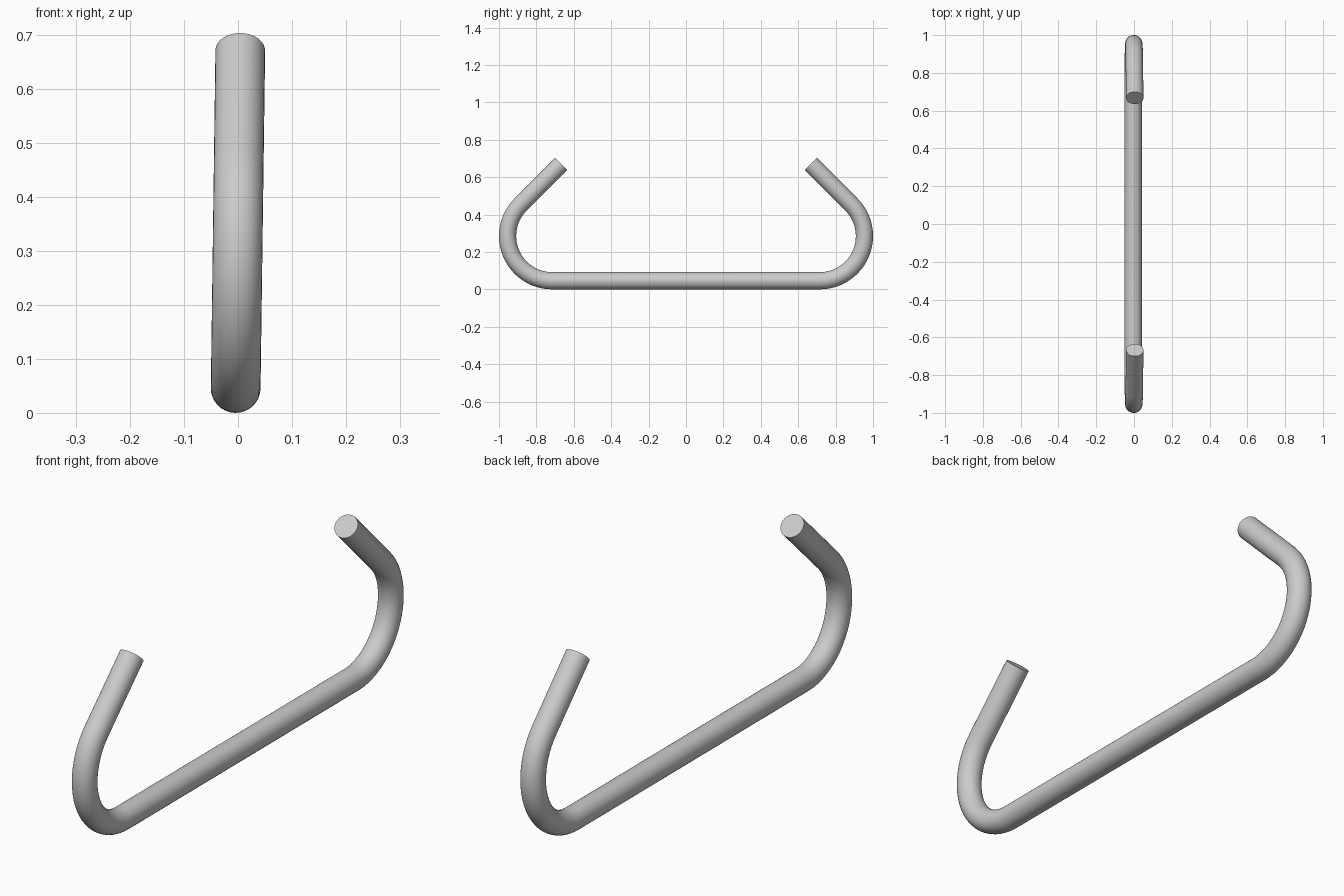
import bpy
from math import sin, cos, radians, sqrt

cube = bpy.data.objects.get("Cube")
if cube:
    bpy.data.objects.remove(cube, do_unlink=True)

ROD = 0.046          # rod radius
BEND = 0.239         # centreline bend radius
BEND_Y = 0.715       # bend centre
BEND_Z = ROD + BEND
TIP = 0.306          # length of each straight hooked end
LEAN = 0.0136        # slight sideways lean
STEPS = 24

# Material
metal = bpy.data.materials.new("grey_metal")
metal.use_nodes = True
grey = (0.6, 0.6, 0.6, 1)
metal.diffuse_color = grey
metal.node_tree.nodes["Principled BSDF"].inputs["Base Color"].default_value = grey

# Half of the centreline: bend of 135 degrees, then straight tip
half = []
for i in range(STEPS + 1):
    a = radians(-90 + 135 * i / STEPS)
    half.append((BEND_Y + BEND * cos(a), BEND_Z + BEND * sin(a)))
y, z = half[-1]
half.append((y - TIP / sqrt(2), z + TIP / sqrt(2)))

# Mirror to the other end and join through the straight base
path = [(-y, z) for y, z in reversed(half)] + half

# Round rod swept along the path
curve = bpy.data.curves.new("bent_rod", "CURVE")
curve.dimensions = "3D"
curve.bevel_depth = ROD
curve.bevel_resolution = 14
curve.use_fill_caps = True
spline = curve.splines.new("POLY")
spline.points.add(len(path) - 1)
for point, (y, z) in zip(spline.points, path):
    point.co = (LEAN * (z - 0.36), y, z, 1)
curve.materials.append(metal)

rod = bpy.data.objects.new("bent_rod", curve)
bpy.context.collection.objects.link(rod)
bpy.ops.object.select_all(action="DESELECT")
rod.select_set(True)
bpy.context.view_layer.objects.active = rod
bpy.ops.object.convert(target="MESH")
bpy.ops.object.shade_smooth_by_angle(angle=radians(40))
